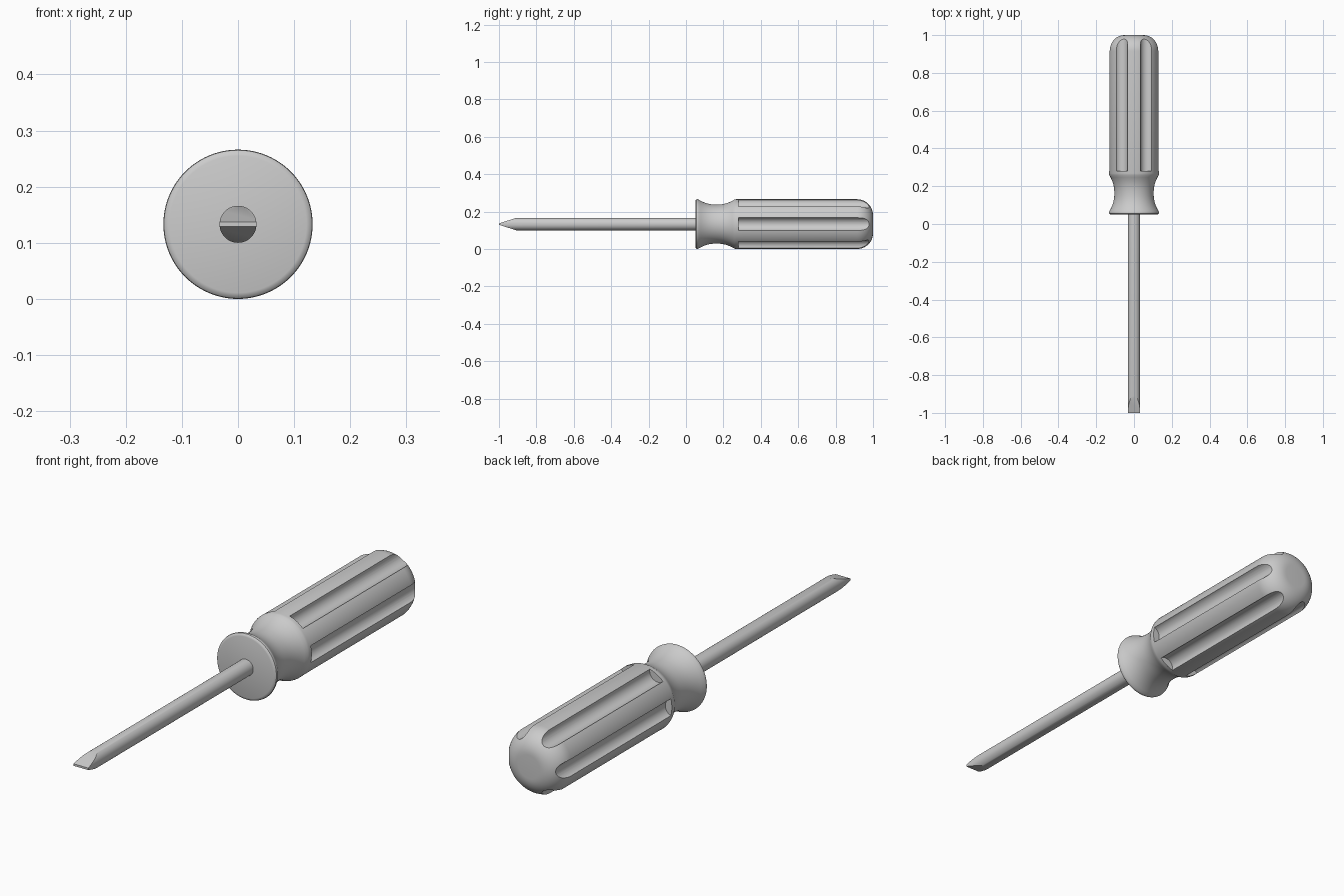
import bpy, bmesh, math
from mathutils import Matrix, Vector

AXIS_Z = 0.133
R = 0.133            # handle radius
SHAFT_R = 0.033

if "Cube" in bpy.data.objects:
    bpy.data.objects.remove(bpy.data.objects["Cube"], do_unlink=True)

grey = bpy.data.materials.new("plain_grey")
grey.use_nodes = True
grey.diffuse_color = (0.6, 0.6, 0.6, 1)
grey.node_tree.nodes["Principled BSDF"].inputs["Base Color"].default_value = (0.6, 0.6, 0.6, 1)


def make_object(name, bm):
    bmesh.ops.recalc_face_normals(bm, faces=bm.faces[:])
    mesh = bpy.data.meshes.new(name)
    bm.to_mesh(mesh)
    bm.free()
    mesh.materials.append(grey)
    ob = bpy.data.objects.new(name, mesh)
    ob.location.z = AXIS_Z
    bpy.context.collection.objects.link(ob)
    return ob


def add_rod(bm, radius, y0, y1, x=0, z=0, segments=48):
    place = Matrix.Translation((x, (y0 + y1) / 2, z)) @ Matrix.Rotation(math.pi / 2, 4, 'X')
    bmesh.ops.create_cone(bm, cap_ends=True, segments=segments, radius1=radius,
                          radius2=radius, depth=y1 - y0, matrix=place)


def carve(ob, cutter, operation):
    """Apply a boolean and discard its cutter."""
    cutter.hide_render = True
    mod = ob.modifiers.new("carve", 'BOOLEAN')
    mod.operation = operation
    mod.solver = 'EXACT'
    mod.object = cutter
    bpy.ops.object.select_all(action='DESELECT')
    bpy.context.view_layer.objects.active = ob
    ob.select_set(True)
    bpy.ops.object.modifier_apply(modifier=mod.name)
    bpy.data.objects.remove(cutter, do_unlink=True)
    bpy.ops.object.shade_smooth_by_angle(angle=math.radians(30))


# Handle: rounded lip, concave finger waist, straight grip and domed butt
profile = [(0, 0.05), (0.122, 0.05), (0.128, 0.052), (0.132, 0.056), (R, 0.061), (0.131, 0.067)]
for i in range(1, 16):
    t = -1 + i / 8
    profile.append((0.104 + 0.027 * abs(t) ** 2.2, 0.163 + 0.096 * t))
profile += [(0.131, 0.259), (R, 0.268)]
dome = 0.085
for i in range(13):
    a = math.pi / 2 * i / 12
    profile.append((R - dome + dome * math.cos(a), 1 - dome + dome * math.sin(a)))
profile.append((0, 1))

bm = bmesh.new()
verts = [bm.verts.new((0, y, r)) for r, y in profile]
edges = [bm.edges.new(pair) for pair in zip(verts, verts[1:])]
bmesh.ops.spin(bm, geom=verts + edges, cent=(0, 0, 0), axis=(0, 1, 0),
               angle=2 * math.pi, steps=96)
bmesh.ops.remove_doubles(bm, verts=bm.verts[:], dist=0.0001)
handle = make_object("handle", bm)

# Six round finger grooves, stopping at the collar
bm = bmesh.new()
for i in range(6):
    a = i * math.pi / 3
    add_rod(bm, 0.036, 0.28, 1.1, 0.14 * math.cos(a), 0.14 * math.sin(a))
carve(handle, make_object("groove_cutter", bm), 'DIFFERENCE')

# Shaft: round rod trimmed to a flat wedge blade
bm = bmesh.new()
add_rod(bm, SHAFT_R, -1.05, 0.08)
shaft = make_object("shaft_and_blade", bm)

half = [(-1, 0.004), (-0.905, 0.034), (-0.88, 0.05), (0.15, 0.05)]
outline = half + [(y, -z) for y, z in reversed(half)]
bm = bmesh.new()
face = bm.faces.new([bm.verts.new((-0.06, y, z)) for y, z in outline])
extruded = bmesh.ops.extrude_face_region(bm, geom=[face])
bmesh.ops.translate(bm, vec=Vector((0.12, 0, 0)),
                    verts=[v for v in extruded["geom"] if isinstance(v, bmesh.types.BMVert)])
carve(shaft, make_object("blade_cutter", bm), 'INTERSECT')
